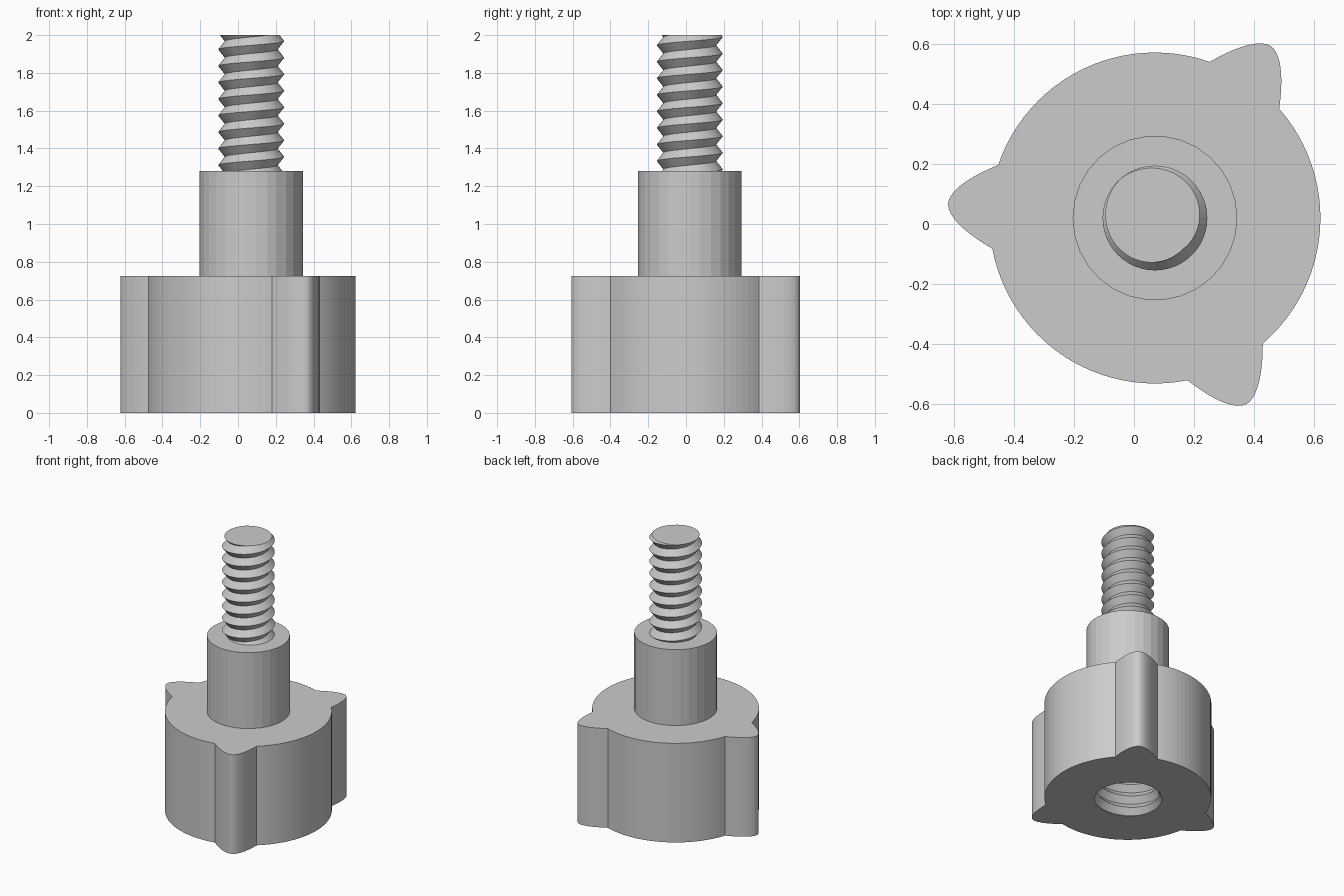
import bpy
import bmesh
from math import sin, cos, pi, atan2, radians, floor

cube = bpy.data.objects.get("Cube")
if cube:
    bpy.data.objects.remove(cube, do_unlink=True)

AXIS = (0.07, 0.02, 0)
BODY_R, BODY_H = 0.553, 0.725
COLLAR_R, COLLAR_TOP = 0.275, 1.28
PITCH = 0.0875

grey = bpy.data.materials.new("light_grey")
grey.use_nodes = True
grey.diffuse_color = (0.6, 0.6, 0.6, 1)
grey.node_tree.nodes["Principled BSDF"].inputs["Base Color"].default_value = (0.6, 0.6, 0.6, 1)


def finish(bm, name):
    mesh = bpy.data.meshes.new(name)
    bm.to_mesh(mesh)
    bm.free()
    mesh.materials.append(grey)
    obj = bpy.data.objects.new(name, mesh)
    obj.location = AXIS
    bpy.context.collection.objects.link(obj)
    return obj


def ring(bm, points, z):
    """Closed loop of vertices and edges at one height."""
    verts = [bm.verts.new((x, y, z)) for x, y in points]
    edges = [bm.edges.new((v, verts[i - 1])) for i, v in enumerate(verts)]
    return verts, edges


def wall(bm, low, high):
    for i in range(len(low)):
        bm.faces.new((low[i - 1], low[i], high[i], high[i - 1]))


def circle(radius, sides):
    return [(radius * cos(2 * pi * i / sides), radius * sin(2 * pi * i / sides))
            for i in range(sides)]


def thread(bm, crest_r, root_r, bottom, top, phase, inward=False, sides=48):
    """V-shaped right-hand helix trimmed flat; returns the edges of both cuts."""
    start = top - PITCH * (phase / (2 * pi) + floor((top - bottom) / PITCH) + 3)
    count = sides * (int((top - bottom) / PITCH) + 6)
    crest, root = [], []
    for i in range(count):
        a = 2 * pi * i / sides
        z = start + PITCH * i / sides
        crest.append(bm.verts.new((crest_r * cos(a), crest_r * sin(a), z)))
        root.append(bm.verts.new((root_r * cos(a), root_r * sin(a), z + PITCH / 2)))
    faces = []
    for i in range(count - 1):
        faces.append(bm.faces.new((crest[i], crest[i + 1], root[i + 1], root[i])))
        j = i + sides
        if j + 1 < count:
            faces.append(bm.faces.new((root[i], root[i + 1], crest[j + 1], crest[j])))
    if inward:
        bmesh.ops.reverse_faces(bm, faces=faces)
    cuts = []
    for z, direction in ((bottom, -1), (top, 1)):
        res = bmesh.ops.bisect_plane(
            bm, geom=bm.verts[:] + bm.edges[:] + bm.faces[:], dist=1e-6,
            plane_co=(0, 0, z), plane_no=(0, 0, direction), clear_outer=True)
        cuts.append([e for e in res["geom_cut"] if isinstance(e, bmesh.types.BMEdge)])
    return cuts


def fill(bm, edges, direction):
    res = bmesh.ops.triangle_fill(bm, edges=edges, use_beauty=True, normal=(0, 0, direction))
    for f in res["geom"]:
        if isinstance(f, bmesh.types.BMFace):
            f.normal_update()
            if f.normal.z * direction < 0:
                f.normal_flip()


def knob_outline():
    """Round body with three rounded grip lobes."""
    base_r, tip_r, half_w = 0.535, 0.693, 0.14
    spread = atan2(half_w, base_r)
    points = []
    for k in range(3):
        a = radians(56 + 120 * k)
        for i in range(25):
            t = i / 12 - 1
            r, w = tip_r - (tip_r - base_r) * abs(t) ** 1.8, half_w * t
            points.append((r * cos(a) - w * sin(a), r * sin(a) + w * cos(a)))
        for i in range(1, 24):
            b = a + spread + (2 * pi / 3 - 2 * spread) * i / 24
            points.append((BODY_R * cos(b), BODY_R * sin(b)))
    return points


# Knob body with a threaded bore running up into the collar
bm = bmesh.new()
mouth, bore_end = thread(bm, 0.24, 0.205, 0, 1.1, 1.0, inward=True)
fill(bm, bore_end, -1)
outline = knob_outline()
low, low_edges = ring(bm, outline, 0)
high, high_edges = ring(bm, outline, BODY_H)
wall(bm, low, high)
fill(bm, low_edges + mouth, -1)
seat, seat_edges = ring(bm, circle(COLLAR_R, 30), BODY_H)
fill(bm, high_edges + seat_edges, 1)
finish(bm, "knob_body")

# Collar above the body
bm = bmesh.new()
low, _ = ring(bm, circle(COLLAR_R, 30), BODY_H)
high, _ = ring(bm, circle(COLLAR_R, 30), COLLAR_TOP)
wall(bm, low, high)
bm.faces.new(high)
finish(bm, "collar")

# Threaded stud
bm = bmesh.new()
bottom_cut, top_cut = thread(bm, 0.175, 0.14, COLLAR_TOP - 0.01, 2.0, 2.3)
fill(bm, bottom_cut, -1)
fill(bm, top_cut, 1)
finish(bm, "threaded_stud")
